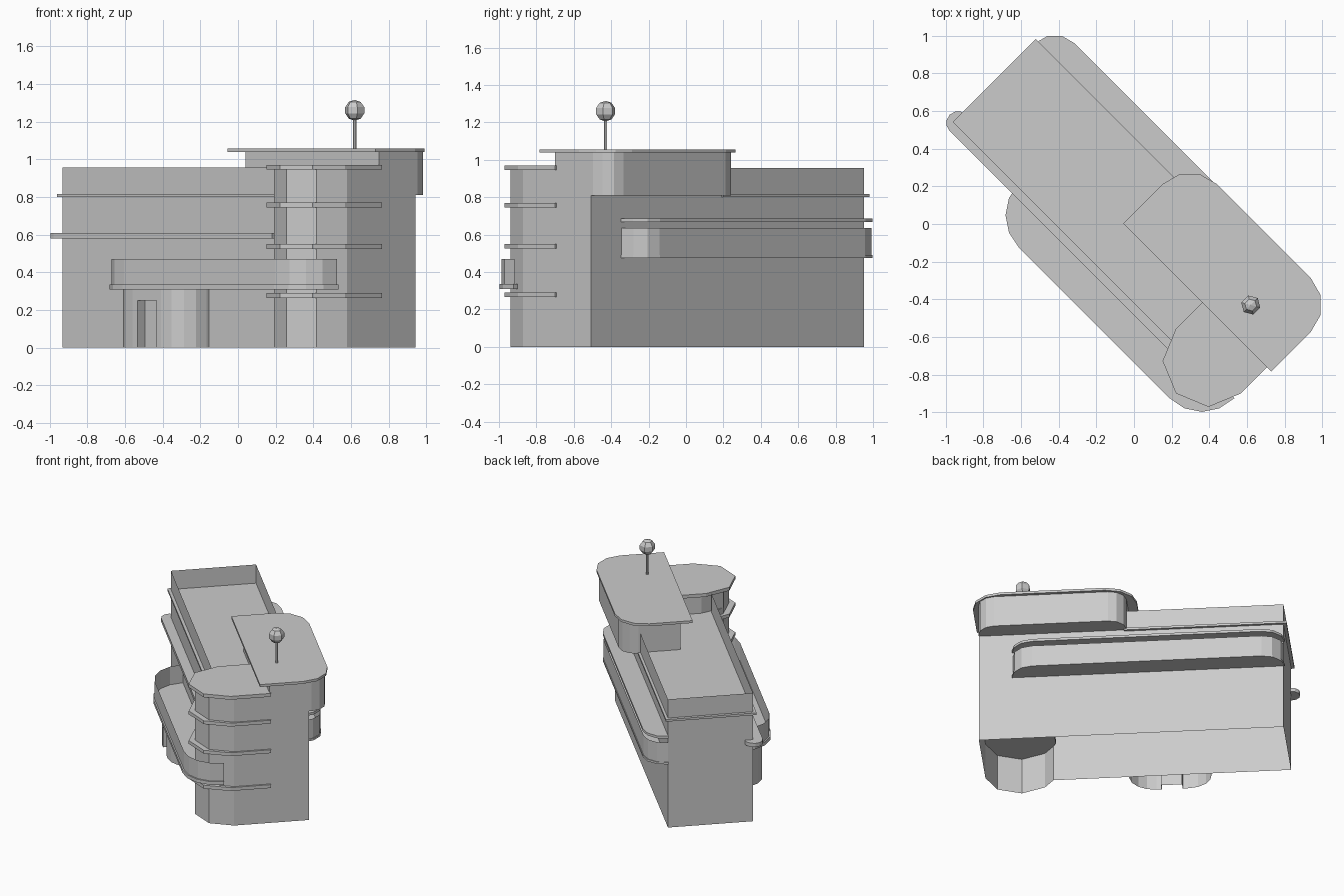
import bpy, bmesh
from math import sin, cos, pi, radians
from mathutils import Matrix

if "Cube" in bpy.data.objects:
    bpy.data.objects.remove(bpy.data.objects["Cube"])

ROT = Matrix.Rotation(radians(-45), 4, 'Z')  # building stands diagonally


def finish(name, bm):
    bmesh.ops.transform(bm, matrix=ROT, verts=bm.verts)
    bmesh.ops.recalc_face_normals(bm, faces=bm.faces)
    mesh = bpy.data.meshes.new(name)
    bm.to_mesh(mesh)
    bm.free()
    ob = bpy.data.objects.new(name, mesh)
    bpy.context.collection.objects.link(ob)
    return ob


def prism(name, pts, z0, z1, bottom=True, top=True, closed=True):
    """Extrude a plan outline; open paths become thin parapet sheets."""
    bm = bmesh.new()
    lo = [bm.verts.new((u, v, z0)) for u, v in pts]
    hi = [bm.verts.new((u, v, z1)) for u, v in pts]
    n = len(pts)
    for i in range(n if closed else n - 1):
        j = (i + 1) % n
        bm.faces.new((lo[i], lo[j], hi[j], hi[i]))
    if bottom and closed:
        bm.faces.new(lo[::-1])
    if top and closed:
        bm.faces.new(hi)
    return finish(name, bm)


def sheet(name, pts, z0, z1):
    return prism(name, pts, z0, z1, closed=False)


def bay(u0, u1, wall, out, r, n):
    """U-shaped path from the wall, with two rounded outer corners."""
    s = 1 if out > wall else -1
    cv = out - s * r
    arc = [(r * cos(i * pi / 2 / n), r * sin(i * pi / 2 / n)) for i in range(n + 1)]
    left = [(u0 + r - a, cv + s * b) for a, b in arc]
    right = [(u1 - r + a, cv + s * b) for a, b in reversed(arc)]
    if abs(u1 - u0 - 2 * r) < 1e-6:
        right = right[1:]
    path = left + right
    if abs(cv - wall) > 1e-6:
        path = [(u0, wall)] + path + [(u1, wall)]
    return path


# main block with rounded stair tower, open underneath
U0, U1, VF, VB = -1.04, 1.025, -0.276, 0.307
TL, TR = 0.57, (U1 - 0.57) / 2
tower = bay(TL, U1, 0.04, -0.207 - TR, TR, 2)
outline = [(U0, VF), (TL, VF)]
outline += [p for p in tower[1:-1] if p[1] < VF] + [(U1, -0.207), (U1, VB), (U0, VB)]
# keep the tower side faces straight where they meet the front wall
prism("main_block", outline, 0, 0.815, bottom=False)
prism("tower_top", tower, 0.80, 0.96)
for i, z in enumerate((0.265, 0.525, 0.745, 0.945)):
    prism(f"tower_ledge_{i + 1}", bay(0.55, 1.037, 0.045, -0.478, 0.2435, 2), z, z + 0.025)

# roof parapet and roof slab
sheet("roof_parapet", [(TL, VF), (U0, VF), (U0, VB), (0.03, VB)], 0.81, 0.955)
prism("roof_slab", [(-1.062, -0.297), (TL + 0.01, -0.297), (TL + 0.01, 0.29),
                    (0.04, 0.29), (0.04, 0.325), (-1.062, 0.325)], 0.80, 0.816)

# front sun ledge with a round end
end = [(-1.04 - 0.0615 * sin(i * pi / 6), -0.2815 + 0.0615 * cos(i * pi / 6)) for i in range(7)]
prism("front_ledge", end + [(0.6, -0.343), (0.6, -0.22)], 0.58, 0.608)

# penthouse and its overhanging roof
prism("penthouse", bay(0.023, U1, 0.035, 0.437, 0.115, 3), 0.81, 1.04)
prism("penthouse_roof", bay(-0.042, 1.068, -0.038, 0.46, 0.2, 3), 1.038, 1.056)

# long entrance canopy
prism("canopy_floor", bay(-0.585, 1.03, VF, -0.52, 0.24, 4), 0.31, 0.335)
sheet("canopy_parapet", bay(-0.575, 1.02, VF, -0.51, 0.23, 4), 0.33, 0.47)

# round entrance with recessed door
porch = bay(-0.5, 0.057, VF, -0.463, 0.17, 4)
half = len(porch) // 2
notch = [(-0.29, -0.463), (-0.29, -0.407), (-0.148, -0.407), (-0.148, -0.463)]
prism("entrance_lower", porch[:half] + notch + porch[half:], 0, 0.25, bottom=False, top=False)
prism("entrance_upper", porch, 0.25, 0.31)

# rear balcony with cover
rear = bay(-1.05, 0.8, VB - 0.002, 0.455, 0.148, 3)
prism("balcony_floor", rear, 0.475, 0.49)
sheet("balcony_parapet", bay(-1.045, 0.795, VB - 0.002, 0.45, 0.143, 3), 0.485, 0.635)
prism("balcony_cover", rear, 0.667, 0.685)

# roof mast and ball
bm = bmesh.new()
bmesh.ops.create_cone(bm, cap_ends=True, segments=6, radius1=0.009, radius2=0.009, depth=0.18,
                      matrix=Matrix.Translation((0.742, 0.134, 1.14)))
finish("mast", bm)
bm = bmesh.new()
bmesh.ops.create_uvsphere(bm, u_segments=6, v_segments=5, radius=0.055,
                          matrix=Matrix.Translation((0.742, 0.134, 1.26)))
finish("mast_ball", bm)
